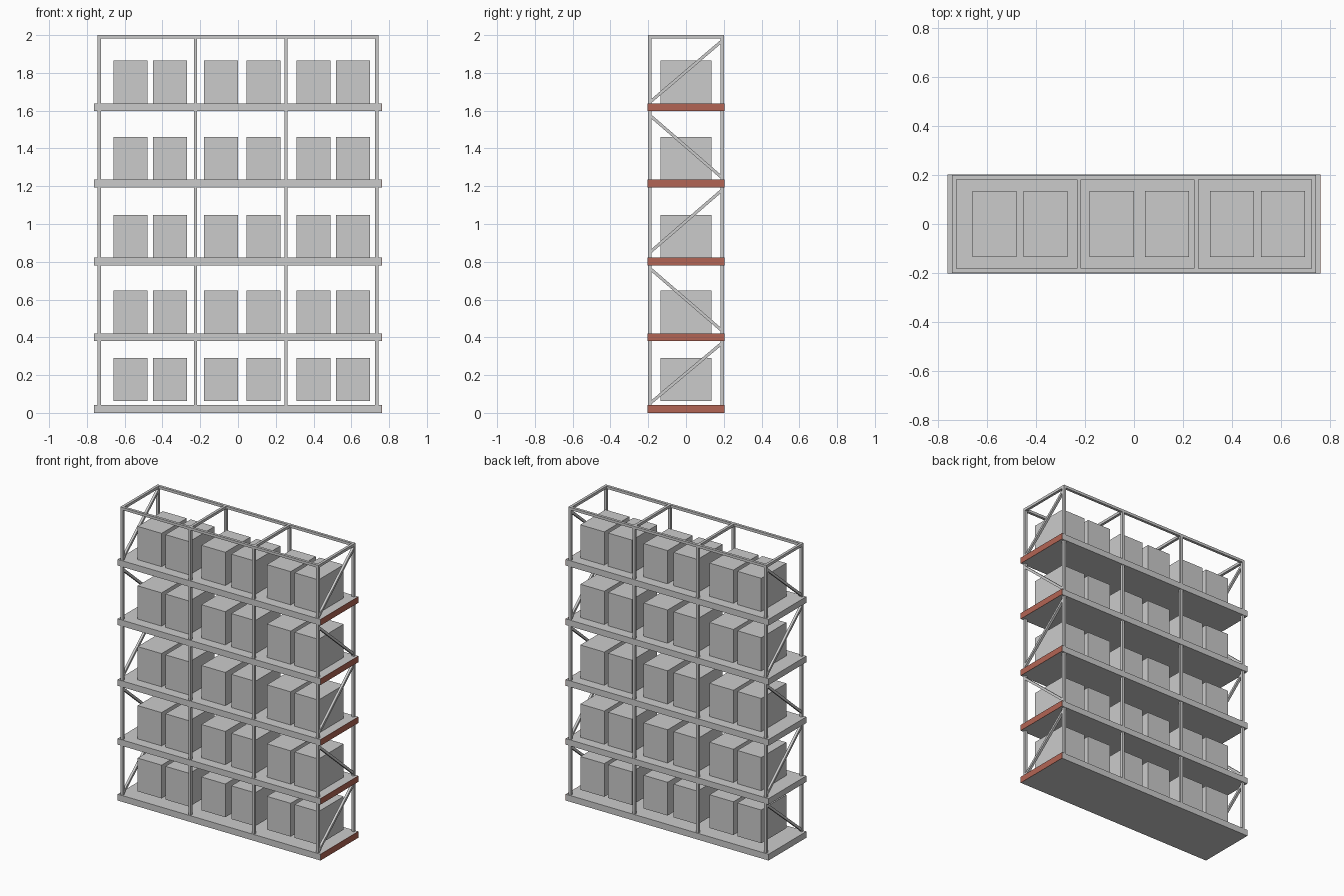
import bpy, bmesh
from mathutils import Vector, Matrix

if "Cube" in bpy.data.objects:
    bpy.data.objects.remove(bpy.data.objects["Cube"])


def mesh_object(name, bm):
    me = bpy.data.meshes.new(name)
    bm.to_mesh(me)
    bm.free()
    ob = bpy.data.objects.new(name, me)
    bpy.context.collection.objects.link(ob)
    return ob


def box(name, lo, hi):
    lo, hi = Vector(lo), Vector(hi)
    bm = bmesh.new()
    m = Matrix.Translation((lo + hi) / 2) @ Matrix.Diagonal((*(hi - lo), 1))
    bmesh.ops.create_cube(bm, size=1, matrix=m)
    return mesh_object(name, bm)


def bar(name, a, b, w):
    # square bar running between two points
    a, b = Vector(a), Vector(b)
    d = b - a
    rot = d.to_track_quat('Z', 'Y').to_matrix().to_4x4()
    bm = bmesh.new()
    m = Matrix.Translation((a + b) / 2) @ rot @ Matrix.Diagonal((w, w, d.length, 1))
    bmesh.ops.create_cube(bm, size=1, matrix=m)
    return mesh_object(name, bm)


red = bpy.data.materials.new("red_end")
red.diffuse_color = (0.45, 0.13, 0.09, 1)
red.use_nodes = True
red.node_tree.nodes["Principled BSDF"].inputs["Base Color"].default_value = red.diffuse_color

SHELVES = [(0.0, 0.043), (0.38, 0.421), (0.78, 0.822), (1.193, 1.235), (1.597, 1.639)]
POSTS = [-0.735, -0.225, 0.254, 0.735]
CRATES = [-0.57, -0.361, -0.091, 0.134, 0.401, 0.61]
BAR = 0.018
PY = 0.191

# shelves with a red end plate, and the crates standing on them
for i, (z0, z1) in enumerate(SHELVES):
    box("shelf", (-0.763, -0.203, z0), (0.761, 0.203, z1))
    plate = box("shelf_end_plate", (0.761, -0.203, z0), (0.763, 0.203, z1))
    plate.data.materials.append(red)
    base = 0.064 if i == 0 else z1
    for x in CRATES:
        box("crate", (x - 0.09, -0.135, base), (x + 0.09, 0.135, base + 0.226))

# upright posts and the top cross rails joining each pair
for x in POSTS:
    for y in (-PY, PY):
        bar("post", (x, y, 0.02), (x, y, 2.0), BAR)
    bar("top_cross_rail", (x, -PY, 1.991), (x, PY, 1.991), BAR)

# long top rails
for y in (-PY, PY):
    bar("top_rail", (-0.744, y, 1.991), (0.744, y, 1.991), BAR)

# zigzag braces on both ends
BRACES = [(0.05, 0.37), (0.765, 0.435), (0.85, 1.18), (1.575, 1.245), (1.645, 1.97)]
for x in (POSTS[0], POSTS[-1]):
    for za, zb in BRACES:
        bar("end_brace", (x, -PY, za), (x, PY, zb), 0.016)
